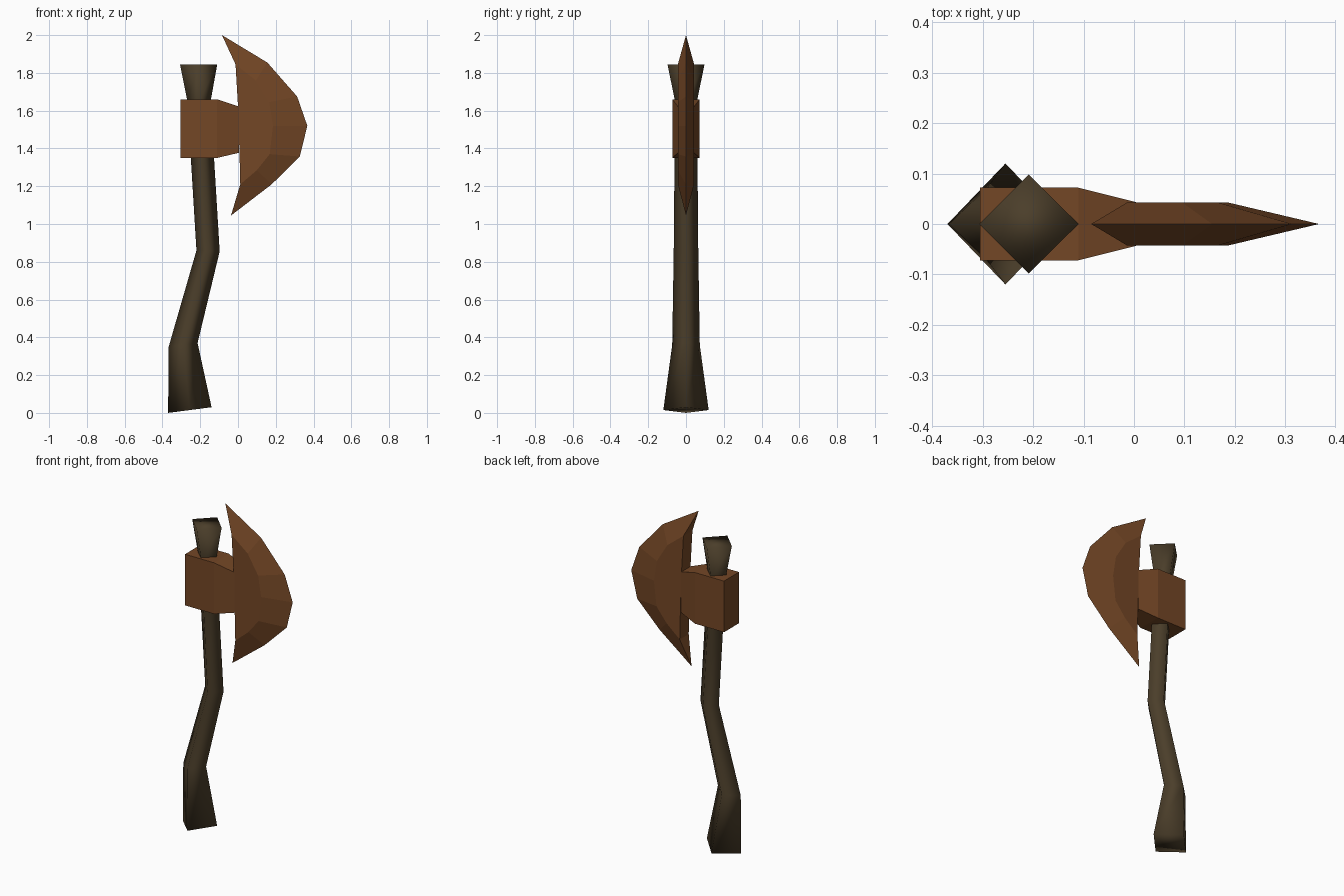
import bpy
import bmesh

cube = bpy.data.objects.get("Cube")
if cube:
    bpy.data.objects.remove(cube, do_unlink=True)


def material(name, color):
    mat = bpy.data.materials.new(name)
    mat.use_nodes = True
    mat.diffuse_color = (*color, 1)
    mat.node_tree.nodes["Principled BSDF"].inputs["Base Color"].default_value = (*color, 1)
    return mat


def finish(bm, name, mat, smooth=False):
    bmesh.ops.recalc_face_normals(bm, faces=bm.faces)
    for face in bm.faces:
        face.smooth = smooth
    mesh = bpy.data.meshes.new(name)
    bm.to_mesh(mesh)
    bm.free()
    mesh.materials.append(mat)
    obj = bpy.data.objects.new(name, mesh)
    bpy.context.collection.objects.link(obj)
    return obj


def loft(name, rings, mat, smooth=False):
    """Skin a row of four-sided rings and cap both ends."""
    bm = bmesh.new()
    rows = [[bm.verts.new(p) for p in ring] for ring in rings]
    for a, b in zip(rows, rows[1:]):
        for i in range(4):
            j = (i + 1) % 4
            bm.faces.new((a[i], a[j], b[j], b[i]))
    bm.faces.new(rows[0])
    bm.faces.new(rows[-1])
    return finish(bm, name, mat, smooth)


wood = material("dark wood", (0.07, 0.048, 0.023))
rust = material("rusty brown metal", (0.175, 0.063, 0.019))


# Crooked handle with diamond sections: left x, left z, right x, right z, half depth
def diamond(xl, zl, xr, zr, d):
    xm, zm = (xl + xr) / 2, (zl + zr) / 2
    return [(xl, 0, zl), (xm, -d, zm), (xr, 0, zr), (xm, d, zm)]


handle_sections = [
    (-0.37, 0.0, -0.14, 0.03, 0.12),
    (-0.367, 0.35, -0.214, 0.37, 0.073),
    (-0.22, 0.86, -0.097, 0.855, 0.065),
    (-0.268, 1.65, -0.145, 1.65, 0.058),
    (-0.307, 1.845, -0.11, 1.845, 0.098),
]
loft("handle", [diamond(*s) for s in handle_sections], wood, smooth=True)


# Socket block narrowing toward the blade: x, bottom z, top z, half depth
def box_section(x, z0, z1, d):
    return [(x, -d, z0), (x, d, z0), (x, d, z1), (x, -d, z1)]


socket_sections = [
    (-0.305, 1.35, 1.66, 0.072),
    (-0.11, 1.35, 1.66, 0.072),
    (0.005, 1.377, 1.622, 0.043),
]
loft("axe_socket", [box_section(*s) for s in socket_sections], rust)

# Blade: sharp outer edge, raised ridge and flat inner back, as x and z
edge = [(-0.085, 2.0), (0.155, 1.855), (0.313, 1.675), (0.367, 1.52),
        (0.327, 1.357), (0.178, 1.21), (-0.037, 1.045)]
ridge = [(-0.013, 1.845), (0.095, 1.76), (0.165, 1.645), (0.185, 1.52),
         (0.168, 1.37), (0.1, 1.285), (0.012, 1.21)]
inner = [(0.008, 1.377), (0.0, 1.622)]

bm = bmesh.new()
rim = [bm.verts.new((x, 0, z)) for x, z in edge]
sides = []
for d in (-0.043, 0.043):
    plate = [bm.verts.new((x, d, z)) for x, z in ridge + inner]
    bm.faces.new(plate)
    for i in range(len(edge) - 1):
        bm.faces.new((rim[i], rim[i + 1], plate[i + 1], plate[i]))
    sides.append(plate[len(ridge) - 1:] + plate[:1])
front, back = sides
for i in range(len(front) - 1):
    bm.faces.new((front[i], front[i + 1], back[i + 1], back[i]))
bm.faces.new((rim[-1], front[0], back[0]))
bm.faces.new((rim[0], front[-1], back[-1]))
finish(bm, "axe_blade", rust)
